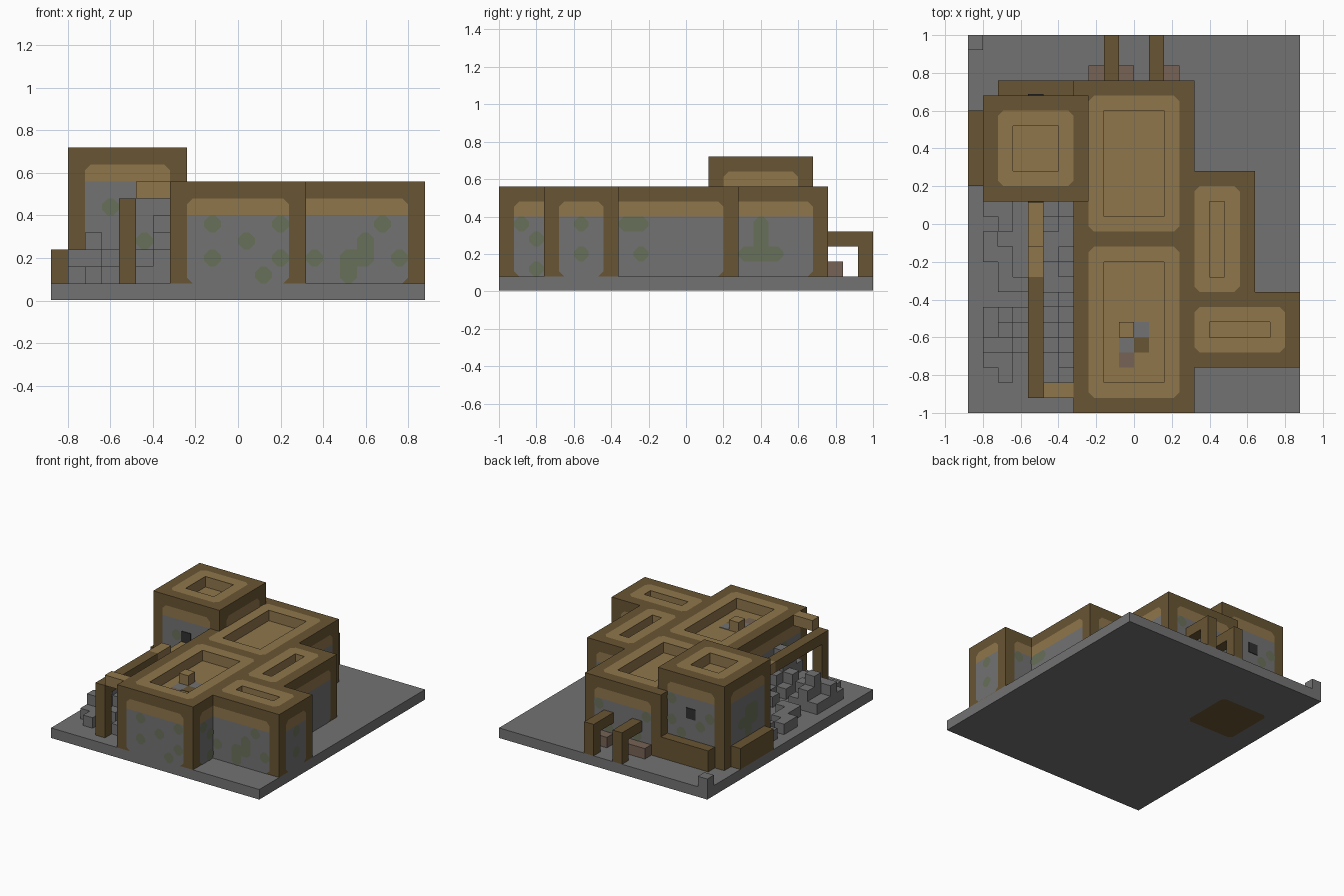
import bpy, bmesh
from mathutils import Vector

cube = bpy.data.objects.get("Cube")
if cube:
    bpy.data.objects.remove(cube, do_unlink=True)

U = 0.08      # one building block
CUT = 0.35    # corner chamfer of painted panels, in blocks


def material(name, rgb):
    m = bpy.data.materials.new(name)
    m.use_nodes = True
    m.diffuse_color = (*rgb, 1)
    m.node_tree.nodes["Principled BSDF"].inputs["Base Color"].default_value = (*rgb, 1)
    return m


STONE = material("grey stone", (.17, .17, .17))
TIMBER = material("dark timber", (.14, .09, .033))
PLANK = material("light plank", (.275, .18, .07))
MOSS = material("mossy stone", (.14, .16, .1))
CRATE = material("reddish wood", (.18, .123, .09))
SHADOW = material("window shadow", (.03, .03, .03))


def P(x, y, z):
    return Vector(((x - 11) * U, (y - 12.5) * U, z * U))


def finish(name, bm, *mats):
    mesh = bpy.data.meshes.new(name)
    bm.to_mesh(mesh)
    bm.free()
    for m in mats:
        mesh.materials.append(m)
    ob = bpy.data.objects.new(name, mesh)
    bpy.context.collection.objects.link(ob)
    return ob


def add_box(bm, x, y, z):
    vs = bmesh.ops.create_cube(bm, size=1)["verts"]
    lo, hi = P(x[0], y[0], z[0]), P(x[1], y[1], z[1])
    for v in vs:
        v.co = [(lo[i] + hi[i]) / 2 + v.co[i] * (hi[i] - lo[i]) for i in range(3)]


def box(name, mat, x, y, z):
    bm = bmesh.new()
    add_box(bm, x, y, z)
    return finish(name, bm, mat)


def add_poly(bm, points, outward):
    f = bm.faces.new([bm.verts.new(p) for p in points])
    f.normal_update()
    if f.normal.dot(outward) < 0:
        f.normal_flip()


def chamfered(a, b, lo, hi, cuts):
    """Rectangle outline; cuts flag lower-left, lower-right, upper-right, upper-left."""
    corners = [(a, lo, 0, 1, 1, 0), (b, lo, -1, 0, 0, 1),
               (b, hi, 0, -1, -1, 0), (a, hi, 1, 0, 0, -1)]
    out = []
    for (u, v, p, q, r, s), cut in zip(corners, cuts):
        if cut:
            out += [(u + p * CUT, v + q * CUT), (u + r * CUT, v + s * CUT)]
        else:
            out.append((u, v))
    return out


def building(name, x, y, top, hx, hy):
    """Timber block with a sunken plank roof and a chamfered plank border."""
    def ring(bm, xs, ys, z):
        return [bm.verts.new(P(xs[i], ys[j], z)) for i, j in ((0, 0), (1, 0), (1, 1), (0, 1))]
    bm = bmesh.new()
    rings = [ring(bm, x, y, 1), ring(bm, x, y, top), ring(bm, hx, hy, top), ring(bm, hx, hy, top - 1)]
    for k in range(3):
        a, b = rings[k], rings[k + 1]
        for i in range(4):
            j = (i + 1) % 4
            bm.faces.new((a[i], a[j], b[j], b[i])).material_index = int(k == 2)
    bm.faces.new(rings[3]).material_index = 1
    bm.faces.new(rings[0][::-1])
    finish(name, bm, TIMBER, PLANK)

    bm = bmesh.new()
    z = top + .03
    outer = [bm.verts.new(P(u, v, z)) for u, v in
             chamfered(hx[0] - 1, hx[1] + 1, hy[0] - 1, hy[1] + 1, (1, 1, 1, 1))]
    inner = ring(bm, hx, hy, z)
    for i in range(4):
        j = (i + 1) % 4
        bm.faces.new((outer[2 * i], outer[2 * i + 1], inner[i]))
        bm.faces.new((outer[2 * i + 1], outer[2 * j], inner[j], inner[i]))
    finish(name + "_roof_border", bm, PLANK)


def wall(name, along, fixed, side, a, b, top, moss=(), posts=(1, 1), low=1):
    """Stone infill, plank band and moss patches painted on one wall."""
    outward = Vector((0, side, 0)) if along == "x" else Vector((side, 0, 0))

    def to3d(outline, depth):
        d = fixed + side * depth
        return [P(u, d, v) if along == "x" else P(d, u, v) for u, v in outline]

    def plate(part, mat, outlines, depth):
        bm = bmesh.new()
        for o in outlines:
            add_poly(bm, to3d(o, depth), outward)
        finish(name + part, bm, mat)

    l, r = posts
    head = top - 2
    if low < head:
        plate("_stone", STONE, [chamfered(a, b, low, head, (l, r, 0, 0))], .03)
    plate("_band", PLANK, [chamfered(a, b, head, head + 1, (0, 0, r, l))], .03)

    cells = {(c, -i) for i, row in enumerate(moss) for c, ch in enumerate(row) if ch == "M"}
    patches = []
    for c, k in cells:
        n = [(c + p, k + q) in cells for p, q in ((-1, 0), (1, 0), (0, -1), (0, 1))]
        cuts = [not (n[h] or n[v]) for h, v in ((0, 2), (1, 2), (1, 3), (0, 3))]
        patches.append(chamfered(a + c, a + c + 1, head + k - 1, head + k, cuts))
    if patches:
        plate("_moss", MOSS, patches, .06)


# Ground slab with a timber patch below the tower
box("ground_slab", STONE, (0, 22), (0, 25), (.04, 1))
bm = bmesh.new()
add_poly(bm, [P(u, v, 0) for u, v in chamfered(2, 7, 15, 20, (1, 1, 1, 1))], Vector((0, 0, -1)))
finish("cellar_patch", bm, TIMBER)

# Building volumes
building("front_hall", (7, 15), (0, 11.5), 7, (9, 13), (2, 10))
building("rear_hall", (7, 15), (11.5, 22), 7, (9, 13), (13, 20))
building("side_room", (15, 19), (8, 16), 7, (16, 17), (9, 14))
building("side_porch", (15, 22), (3, 8), 7, (16, 20), (5, 6))
building("tower", (1, 8), (14, 21), 9, (3, 6), (16, 19))

# Painted walls
wall("front_hall_front", "x", 0, -1, 8, 14, 7, (".M...M", "...M..", ".M...M", "....M."))
wall("porch_front", "x", 3, -1, 15, 21, 7, ("....M.", "...M..", "M.MM.M", "..M..."), (0, 1))
wall("front_hall_side", "y", 15, 1, 1, 3, 7, ("M.", ".M", "..", ".M"), (1, 0))
wall("porch_end", "y", 22, 1, 4, 7, 7, (".M.", "...", ".M."))
wall("side_room_end", "y", 19, 1, 8, 15, 7, ("MM", "..", ".M"), (0, 1))
wall("rear_hall_side", "y", 15, 1, 16, 21, 7, (".M...", ".M...", "MMM.."), (0, 1))
wall("porch_back", "x", 8, 1, 19, 21, 7, (".M", "..", "M."), (0, 1))
wall("side_room_back", "x", 16, 1, 15, 18, 7, ("..M", "M..", ".M."), (0, 1))
wall("rear_hall_back", "x", 22, 1, 8, 14, 7, ("M....M", "......", ".M..M."))
wall("hall_courtyard", "y", 7, -1, 1, 14, 7, ("..M....M", "", ".M...M"), (1, 0))
wall("tower_front", "x", 14, -1, 2, 7, 9, ("", ".M", "", "...M"))
wall("tower_back", "x", 21, 1, 2, 7, 9, ("....M", "M....", ".M..M", "...M."))
wall("tower_outer", "y", 1, -1, 15, 20, 9, ("", ".MM..", ".MMM.", "..M..", "M...."))
wall("tower_inner", "y", 8, 1, 15, 20, 9, low=7)

# Tower windows
for name, y in (("front_window", 13.91), ("back_window", 21)):
    box(name, SHADOW, (4, 5), (y, y + .09), (5, 6))

# Roof stub and patched roof squares
box("roof_stub", PLANK, (10, 11), (5, 6), (6, 7))
for name, mat, x, y in (("roof_patch_a", STONE, 11, 5), ("roof_patch_b", STONE, 10, 4),
                        ("roof_patch_c", TIMBER, 11, 4), ("roof_patch_d", CRATE, 10, 3)):
    box(name, mat, (x, x + 1), (y, y + 1), (6, 6.05))

# Low timber benches against the tower
box("outer_bench", TIMBER, (0, 1), (15, 20), (1, 3))
box("back_bench", TIMBER, (2, 7), (21, 22), (1, 3))

# Rear frames, each a beam on one post, with crates by the wall
for side, x in (("right", 9), ("left", 12)):
    box(side + "_rear_beam", TIMBER, (x, x + 1), (22, 25), (3, 4))
    box(side + "_rear_post", TIMBER, (x, x + 1), (24, 25), (1, 3))
box("right_crates", CRATE, (8, 11), (22, 23), (1, 2))
box("left_crates", CRATE, (12, 14), (22, 23), (1, 2))
box("corner_stone", STONE, (0, 1), (24, 25), (1, 2))

# Courtyard frame
box("court_post", TIMBER, (4, 5), (1, 2), (1, 5))
box("court_beam", TIMBER, (4, 5), (1, 9), (5, 6))
box("court_beam_end", PLANK, (4, 5), (9, 11), (5, 6))
box("court_beam_fallen", PLANK, (4, 5), (11, 14), (4, 5))
box("court_lintel", PLANK, (5, 7), (1, 2), (6, 7))

# Courtyard rubble: each digit is a stack height, rows run from tower to front
RUBBLE = ("110012", "010001", "100011", "110012", "010001", "011000",
          "000012", "121001", "132012", "221024", "110013", "010012")
bm = bmesh.new()
for r, row in enumerate(RUBBLE):
    for c, h in enumerate(row):
        if int(h):
            add_box(bm, (1 + c, 2 + c), (13 - r, 14 - r), (1, 1 + int(h)))
finish("courtyard_rubble", bm, STONE)
